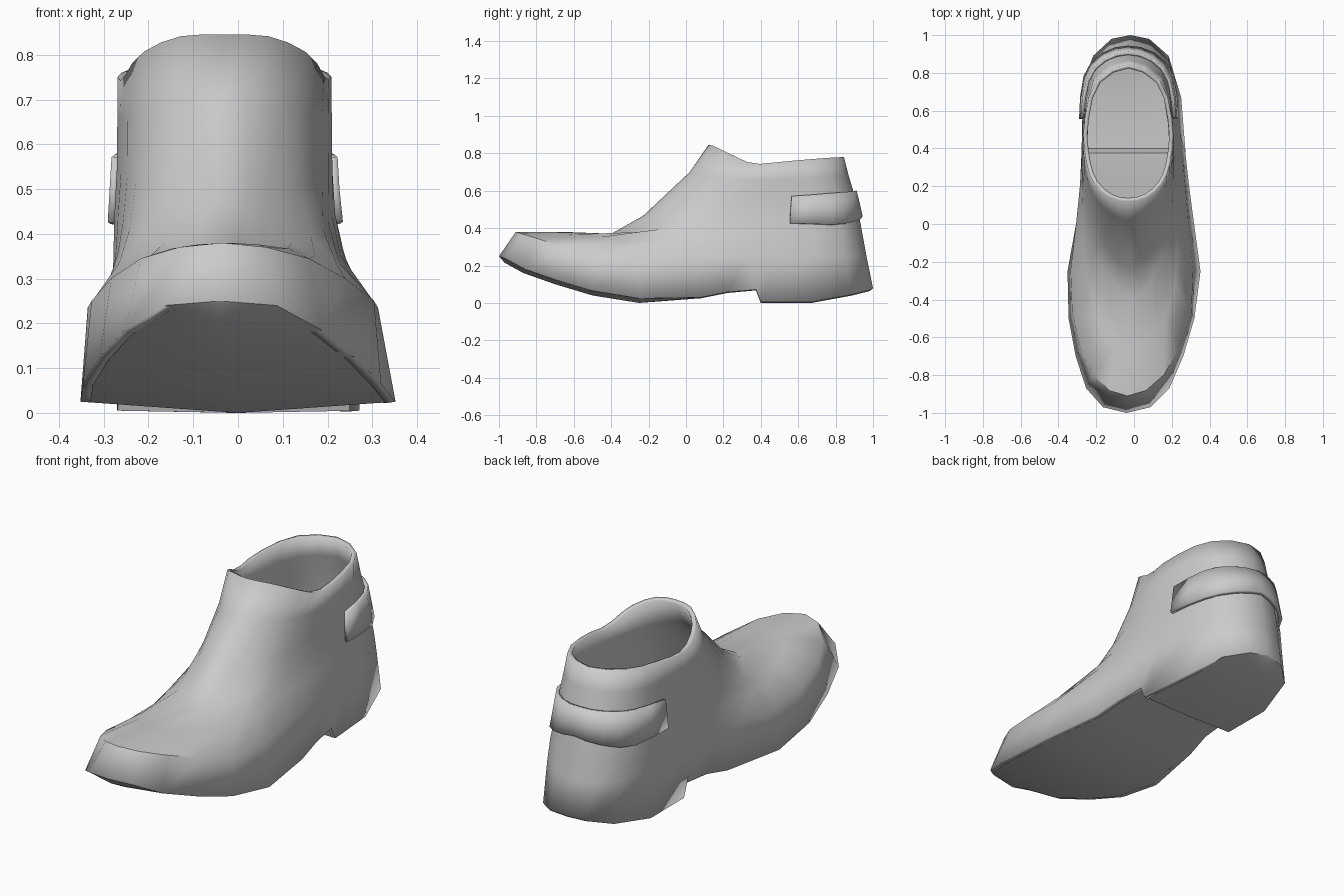
import bpy, bmesh, math
from mathutils import Vector

if "Cube" in bpy.data.objects:
    bpy.data.objects.remove(bpy.data.objects["Cube"])

# Sole edge, toe to heel: (y, half width, z), with the heel step near y = 0.4
SOLE = [(-1, 0, .25), (-.97, .125, .24), (-.87, .22, .185), (-.7, .285, .125), (-.5, .333, .065),
        (-.25, .352, .025), (.08, .30, .03), (.22, .28, .058), (.375, .27, .072), (.40, .27, .005),
        (.67, .26, .005), (.89, .20, .045), (.98, .10, .068), (1, 0, .078)]

# Rings climbing from toe edge to ankle opening, front to back: (y, half width, z)
RINGS = [
    [(-.91, 0, .38), (-.78, .20, .34), (-.40, .325, .24), (.12, .285, .25), (.42, .262, .25), (.83, .22, .25), (.965, 0, .25)],
    [(-.66, 0, .38), (-.57, .14, .365), (-.28, .235, .33), (.10, .25, .36), (.42, .255, .36), (.82, .215, .36), (.945, 0, .36)],
    [(-.40, 0, .37), (-.30, .10, .37), (-.10, .20, .40), (.15, .235, .43), (.43, .245, .45), (.80, .205, .47), (.925, 0, .47)],
    [(-.23, 0, .465), (-.14, .10, .475), (.02, .18, .51), (.20, .225, .53), (.45, .24, .55), (.79, .195, .57), (.90, 0, .58)],
    [(.02, 0, .70), (.06, .10, .69), (.15, .18, .67), (.28, .225, .66), (.47, .238, .66), (.76, .19, .67), (.87, 0, .68)],
    [(.12, 0, .845), (.145, .105, .84), (.23, .19, .80), (.36, .228, .745), (.53, .235, .757), (.75, .175, .775), (.845, 0, .78)],
]
N = len(SOLE)


def lerp_table(table, v):
    for (a, fa), (b, fb) in zip(table, table[1:]):
        if v <= b:
            return fa + (fb - fa) * max(0, (v - a) / (b - a))
    return table[-1][1]


def place(y, w, z, side):
    """Bend the symmetrical outline along the foot's centre line."""
    foot = lerp_table([(-1, -.04), (-.25, 0), (.2, .01), (.66, -.01), (1, -.02)], y)
    k = min(1, max(0, (z - .1) / .35)) if y > -.25 else 0
    return Vector((foot * (1 - k) - .03 * k + side * w, y, z))


def ring_point(ring, p):
    """Smooth curve through the ring's half outline, p = 0 front to 6 back."""
    flip = lambda c: (c[0], -c[1], c[2])
    pts = [flip(ring[1])] + ring + [flip(ring[-2])]
    i = min(int(p), len(ring) - 2)
    t = p - i
    return tuple(.5 * (2 * b + (c - a) * t + (2 * a - 5 * b + 4 * c - d) * t * t
                       + (3 * b - a - 3 * c + d) * t ** 3)
                 for a, b, c, d in zip(*pts[i:i + 4]))


def loop(half):
    """Full ring: right side front to back, then left side back to front."""
    return ([place(*c, 1) for c in half] + [place(*c, -1) for c in half[-2:0:-1]])


def make(name, verts, faces, thickness=0, offset=-1, angle=40):
    bm = bmesh.new()
    vs = [bm.verts.new(v) for v in verts]
    for f in faces:
        bm.faces.new([vs[i] for i in dict.fromkeys(f)])
    me = bpy.data.meshes.new(name)
    bm.to_mesh(me)
    bm.free()
    ob = bpy.data.objects.new(name, me)
    bpy.context.collection.objects.link(ob)
    bpy.ops.object.select_all(action='DESELECT')
    ob.select_set(True)
    bpy.context.view_layer.objects.active = ob
    bpy.ops.object.shade_smooth_by_angle(angle=math.radians(angle))
    if thickness:
        m = ob.modifiers.new("thickness", 'SOLIDIFY')
        m.thickness, m.offset = thickness, offset
    return ob


def strip(rows, cols, closed):
    return [(r * cols + c, r * cols + (c + 1) % cols, (r + 1) * cols + (c + 1) % cols, (r + 1) * cols + c)
            for r in range(rows - 1) for c in range(cols if closed else cols - 1)]


# Upper: lofted from sole edge to ankle opening
halves = [SOLE] + [[ring_point(r, i * 6 / (N - 1)) for i in range(N)] for r in RINGS]
loops = [loop(h) for h in halves]
cols = len(loops[0])
make("boot_upper", [v for l in loops for v in l], strip(len(loops), cols, True), .022, angle=50)

# Sole, arch and heel: spans the sole edge with a slightly dropped centre line
verts = list(loops[0])
centre = [0]
for i in range(1, N - 1):
    y, w, z = SOLE[i]
    centre.append(len(verts))
    verts.append(place(y, 0, max(0, z - (.025 if y < 0 else .005)), 0))
centre.append(N - 1)
faces = []
for i in range(N - 1):
    left = lambda k: (cols - k) % cols
    faces.append((i + 1, i, centre[i], centre[i + 1]))
    faces.append((centre[i + 1], centre[i], left(i), left(i + 1)))
make("sole_and_heel", verts, faces, angle=30)


# Strap: a band wrapped round the back of the ankle
def wall(p, z, side):
    pts = [ring_point(r, p) for r in RINGS]
    for a, b in zip(pts, pts[1:]):
        if z <= b[2]:
            t = (z - a[2]) / (b[2] - a[2])
            return place(a[0] + (b[0] - a[0]) * t, a[1] + (b[1] - a[1]) * t, z, side)


steps = [4.33 + (6 - 4.33) * i / 6 for i in range(7)]
path = [(p, 1) for p in steps] + [(p, -1) for p in steps[-2::-1]]
rows = []
for k in range(3):
    row = []
    for p, side in path:
        low = lerp_table([(4.33, .425), (5, .415), (6, .46)], p)
        high = lerp_table([(4.33, .57), (5, .587), (6, .597)], p)
        row.append(wall(p, low + (high - low) * k / 2, side))
    rows.append(row)
make("ankle_strap", [v for r in rows for v in r], strip(3, len(path), False), .018, 1)
